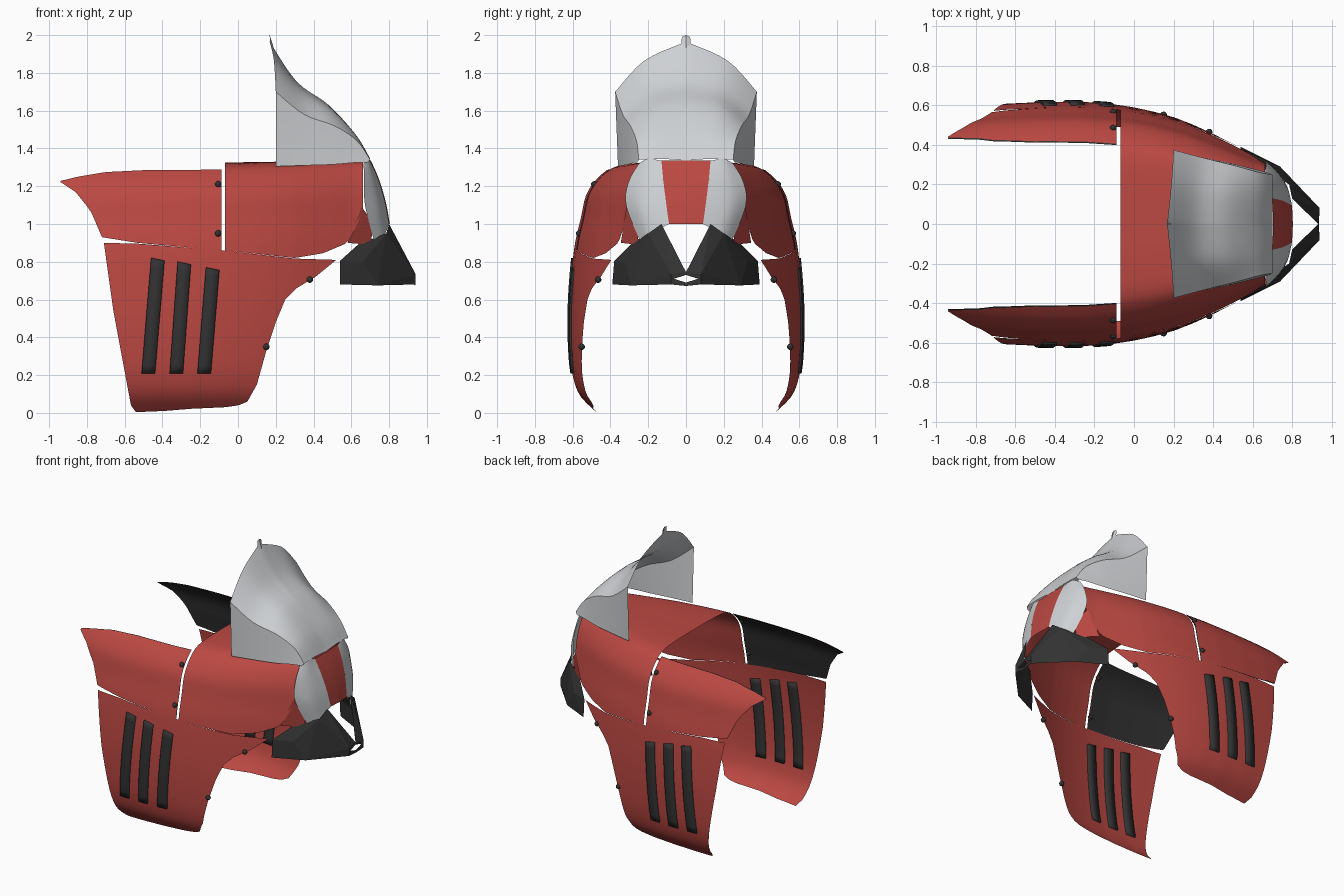
import bpy, bmesh, math
from mathutils import Vector

if "Cube" in bpy.data.objects:
    bpy.data.objects.remove(bpy.data.objects["Cube"])


def material(name, rgb):
    m = bpy.data.materials.new(name)
    m.diffuse_color = (*rgb, 1)
    m.use_nodes = True
    m.node_tree.nodes["Principled BSDF"].inputs["Base Color"].default_value = m.diffuse_color
    return m


RED = material("red", (0.50, 0.065, 0.055))
BLACK = material("black", (0.032, 0.032, 0.032))
GREY = material("light grey", (0.62, 0.64, 0.66))


def table(pts, x):
    """Piecewise linear lookup."""
    if x <= pts[0][0]:
        return pts[0][1]
    for (a, b), (c, d) in zip(pts, pts[1:]):
        if x <= c:
            return b + (d - b) * (x - a) / (c - a)
    return pts[-1][1]


def smooth_path(pts, u):
    """Catmull-Rom point, u in 0..1."""
    n = len(pts) - 1
    f = min(max(u, 0), 1) * n
    i = min(int(f), n - 1)
    t = f - i
    p = [Vector(pts[min(max(i + k, 0), n)]) for k in (-1, 0, 1, 2)]
    return 0.5 * (2 * p[1] + (p[2] - p[0]) * t + (2 * p[0] - 5 * p[1] + 4 * p[2] - p[3]) * t * t
                  + (3 * p[1] - p[0] - 3 * p[2] + p[3]) * t ** 3)


# Helmet cross-section (y, z) from crown to jaw, and its width along x
SECTION = [(0, 1.325), (.15, 1.325), (.28, 1.32), (.36, 1.31), (.42, 1.285), (.48, 1.23),
           (.53, 1.15), (.557, 1.03), (.587, .9), (.605, .75), (.617, .55), (.615, .35),
           (.60, .2), (.56, .09), (.47, 0)]
WIDTH = [(-.94, .91), (-.8, .96), (-.65, .985), (-.45, 1), (-.25, 1), (-.1, .98), (0, .955),
         (.1, .92), (.2, .875), (.3, .82), (.4, .75), (.5, .675), (.6, .595), (.66, .56)]


def section_u(z):
    lo, hi = 0.0, 1.0
    for _ in range(26):
        mid = (lo + hi) / 2
        if smooth_path(SECTION, mid).y > z:
            lo = mid
        else:
            hi = mid
    return lo


def shell(x, z, off=0.0):
    y = smooth_path(SECTION, section_u(z)).x * table(WIDTH, x)
    return Vector((x, y + off, z))


def sheet(name, verts, faces, mat, thick=0, smooth=True):
    """Mirrored thin sheet facing outwards."""
    me = bpy.data.meshes.new(name)
    me.from_pydata([tuple(v) for v in verts], [], faces)
    bm = bmesh.new()
    bm.from_mesh(me)
    bmesh.ops.remove_doubles(bm, verts=bm.verts, dist=1e-5)
    bmesh.ops.recalc_face_normals(bm, faces=bm.faces)
    hub = Vector((0.1, 0, 0.9))
    if sum((f.calc_center_median() - hub).dot(f.normal) * f.calc_area() for f in bm.faces) < 0:
        bmesh.ops.reverse_faces(bm, faces=bm.faces)
    bm.to_mesh(me)
    bm.free()
    me.materials.append(mat)
    ob = bpy.data.objects.new(name, me)
    bpy.context.collection.objects.link(ob)
    if thick:
        so = ob.modifiers.new("thickness", 'SOLIDIFY')
        so.thickness, so.offset = thick, 0
    mi = ob.modifiers.new("mirror", 'MIRROR')
    mi.use_axis = (False, True, False)
    mi.use_clip = True
    if smooth:
        bpy.ops.object.select_all(action='DESELECT')
        bpy.context.view_layer.objects.active = ob
        ob.select_set(True)
        bpy.ops.object.shade_smooth_by_angle(angle=math.radians(35))
    return ob


def grid(name, fn, nu, nv, mat, **kw):
    verts = [fn(i / nu, j / nv) for i in range(nu + 1) for j in range(nv + 1)]
    k = nv + 1
    faces = [(i * k + j, i * k + j + 1, (i + 1) * k + j + 1, (i + 1) * k + j)
             for i in range(nu) for j in range(nv)]
    return sheet(name, verts, faces, mat, **kw)


def patch(name, rows, nu, nv, mat, **kw):
    """Smooth sheet through a small net of points."""
    return grid(name, lambda u, v: smooth_path([smooth_path(r, v) for r in rows], u), nu, nv, mat, **kw)


# Crown arch
DOME_LOW = [(-.07, .86), (.3, .82), (.45, .845), (.58, .9), (.63, .99), (.66, 1.08)]


def dome(u, v):
    x = -.068 + .73 * u
    p = smooth_path(SECTION, v * section_u(table(DOME_LOW, x)))
    return Vector((x, p.x * table(WIDTH, x), p.y + .012 * u * max(0, (p.y - 1) / .33)))


grid("crown", dome, 30, 32, RED)

# Rear wings with dark inner lining
WING_TOP = [(-.94, 1.228), (-.85, 1.25), (-.7, 1.275), (-.5, 1.285), (-.088, 1.288)]
WING_LOW = [(-.94, 1.222), (-.86, 1.17), (-.78, 1.07), (-.72, .93), (-.53, .9), (-.088, .86)]


def wing(off):
    def fn(u, v):
        x = -.94 + .852 * u
        a, b = table(WING_LOW, x), table(WING_TOP, x)
        return shell(x, a + (b - a) * v, off)
    return fn


grid("rear_wing", wing(0), 31, 12, RED)
grid("wing_lining", wing(-.007), 31, 12, BLACK)

# Cheek plates
CHEEK_TOP = [(-.71, .90), (-.53, .896), (-.07, .86), (.3, .817), (.52, .81)]
CHEEK_LOW = [(0, .004), (.25, .01), (.5, .022), (.8, .03), (.92, .04), (1, .06)]
CHEEK_BACK = [(0, -.54), (.03, -.565), (.3, -.61), (.6, -.66), (1, -.71)]
CHEEK_FRONT = [(0, .05), (.12, .1), (.36, .15), (.56, .2), (.72, .25), (.8, .31), (.88, .41), (1, .52)]


def cheek(u, v):
    a, b = table(CHEEK_BACK, v), table(CHEEK_FRONT, v)
    lo, hi = table(CHEEK_LOW, u), table(CHEEK_TOP, -.71 + 1.23 * u)
    return shell(a + (b - a) * u, lo + (hi - lo) * v)


grid("cheek_plate", cheek, 28, 25, RED)

# Three vent strips on each cheek
for n, (xt, xb, zt) in enumerate([(-.46, -.51, .82), (-.32, -.362, .80), (-.17, -.215, .77)]):
    def strip(u, v, xt=xt, xb=xb, zt=zt):
        return shell(xb + (xt - xb) * v + .071 * u, .21 + (zt - .015 * u - .21) * v)
    grid(f"vent_strip_{n + 1}", strip, 2, 14, BLACK, thick=.02)

# Rivets
for n, (x, z) in enumerate([(-.105, 1.21), (-.105, .95), (.38, .705), (.15, .35)]):
    bm = bmesh.new()
    bmesh.ops.create_uvsphere(bm, u_segments=12, v_segments=8, radius=.017)
    bmesh.ops.translate(bm, verts=bm.verts, vec=shell(x, z))
    v = [p.co.copy() for p in bm.verts]
    f = [[p.index for p in q.verts] for q in bm.faces]
    bm.free()
    sheet(f"rivet_{n + 1}", v, f, BLACK)

# Crest: top panel from centre line to crease, then side panel down to the crown
CENTRE = [(.168, 0, 1.965), (.31, 0, 1.755), (.48, 0, 1.63), (.62, 0, 1.475), (.70, 0, 1.335)]
MIDDLE = [(.19, .22, 1.865), (.325, .19, 1.71), (.49, .17, 1.605), (.625, .15, 1.47), (.70, .13, 1.345)]
CREASE = [(.2, .375, 1.70), (.35, .335, 1.58), (.51, .295, 1.52), (.63, .262, 1.44), (.70, .25, 1.34)]
BASE = [(.2, .36, 1.305), (.35, .335, 1.31), (.5, .305, 1.315), (.62, .275, 1.325), (.685, .258, 1.325)]
patch("crest_top", [CENTRE, MIDDLE, CREASE], 10, 20, GREY)
patch("crest_side", [CREASE, BASE], 4, 20, GREY)
# Small point at the crest tip
sheet("crest_tip", [(.168, 0, 2), (.168, .022, 1.99), (.172, .025, 1.95), (.19, 0, 1.93)],
      [(0, 1, 2, 3)], GREY, smooth=False)

# Brow: red centre, grey side bands
INNER = [(.70, .13, 1.335), (.745, .12, 1.23), (.78, .105, 1.11), (.80, .09, 1.0)]
BAND = [(.69, .20, 1.345), (.72, .225, 1.22), (.75, .23, 1.08), (.775, .19, .94)]
OUTER = [(.665, .25, 1.32), (.668, .305, 1.22), (.674, .315, 1.09), (.735, .22, .86)]
patch("brow_centre", [[(x + .004, 0, z) for x, y, z in INNER], INNER], 3, 10, RED)
patch("brow_band", [INNER, BAND, OUTER], 8, 12, GREY)
# Red corner under each band
sheet("brow_corner", [(.58, .345, .9), (.655, .315, 1.09), (.72, .26, 1.0), (.70, .25, .89)],
      [(0, 1, 2, 3)], RED, smooth=False)

# Chin guard with a V opening and a small slot at the front
CHIN = [(.54, .38, .805), (.54, .39, .68), (.66, .325, .80), (.74, .29, .675), (.94, .08, .68),
        (.94, .08, .735), (.80, .13, 1.0), (.785, .20, .95), (.64, .29, .895), (.932, 0, .745),
        (.935, .065, .71), (.935, 0, .73), (.935, 0, .69), (.935, 0, .672)]
sheet("chin_guard", CHIN,
      [(0, 1, 2), (1, 3, 2), (0, 2, 8), (2, 7, 8), (2, 3, 7), (3, 4, 5), (3, 5, 7), (7, 5, 6),
       (6, 5, 9), (9, 5, 10, 11), (5, 4, 10), (10, 4, 13, 12)], BLACK, smooth=False)
